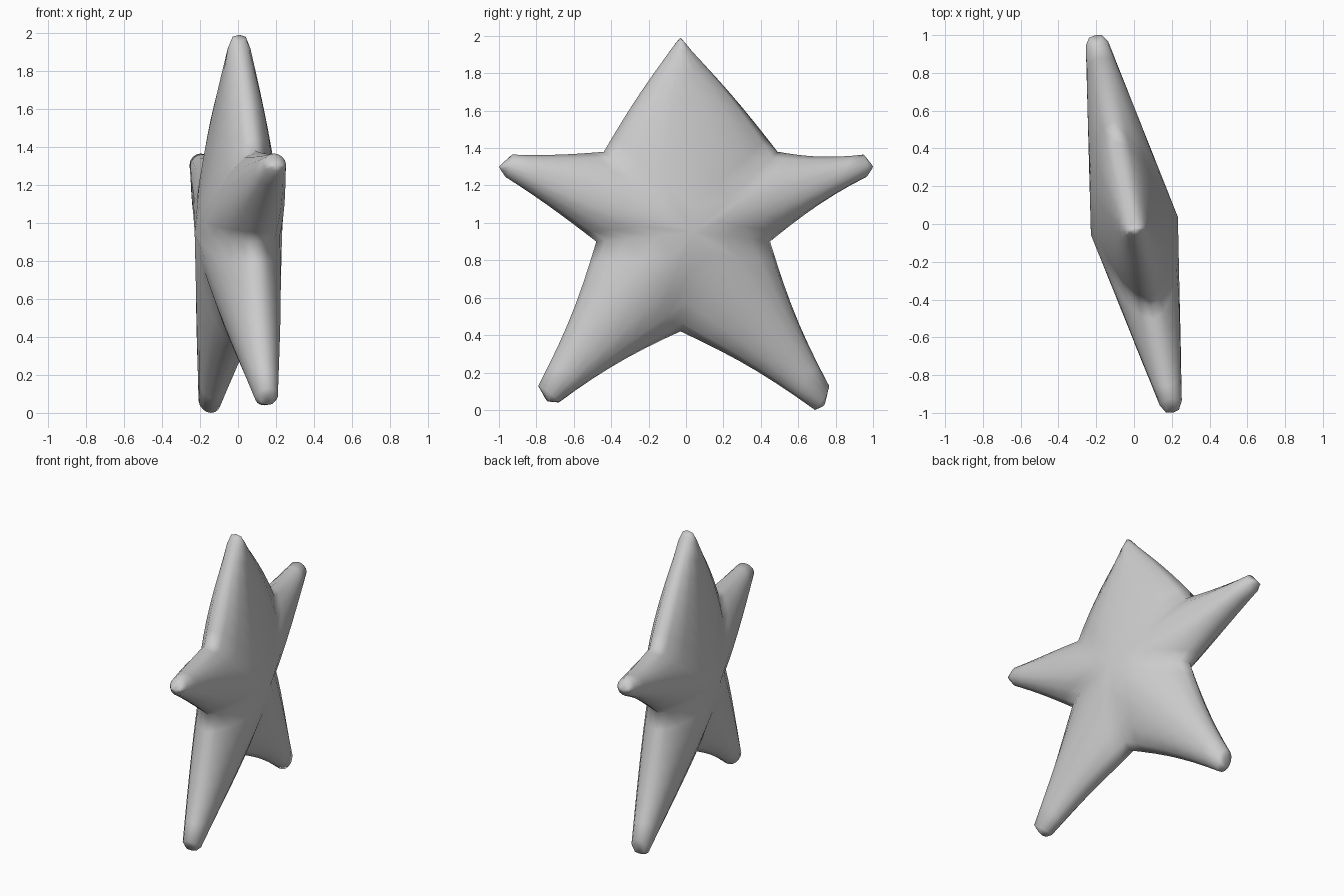
import bpy, bmesh, math
from mathutils import Vector, Matrix

if "Cube" in bpy.data.objects:
    bpy.data.objects.remove(bpy.data.objects["Cube"])

CENTRE = Vector((-0.01, 0.95))
SIDES, ROWS = 16, 7

# Notches between the arms, clockwise from upper right (y, z)
NOTCHES = [Vector(p) for p in
           [(0.49, 1.38), (0.45, 0.9), (-0.03, 0.42), (-0.48, 0.9), (-0.44, 1.38)]]

# Each arm: tip, left shoulder, right shoulder, inward sag of its edges
ARMS = [
    ((-0.03, 1.99), (-0.085, 1.92), (0.03, 1.92), -0.01),
    ((1.0, 1.30), (0.95, 1.365), (0.965, 1.245), 0.025),
    ((0.735, 0.02), (0.765, 0.13), (0.69, 0.0), 0.025),
    ((-0.74, 0.045), (-0.68, 0.04), (-0.79, 0.13), 0.025),
    ((-1.0, 1.30), (-0.965, 1.245), (-0.93, 1.365), 0.01),
]


def section(bm, left, mid, right, height, s):
    """Closed puffy cross-section running left - ridge - right - back."""
    loop = []
    for i in range(SIDES):
        a = 2 * math.pi * i / SIDES
        t, c = math.sin(a), math.cos(a)
        p = mid.lerp(right if t > 0 else left, abs(t))
        cone = math.copysign(1 - abs(t), c)
        if abs(c) < 1e-6:
            c = cone = 0
        k = 0.45 * s * s
        loop.append(bm.verts.new((height * (c * (1 - k) + cone * k), p.x * 1.02, p.y)))
    return loop


def add_arm(bm, tip, left, right, sag, notch_l, notch_r):
    tip, left, right = Vector(tip), Vector(left), Vector(right)
    mid = (left + right) / 2
    # blunt rounded end
    rings = [section(bm, tip.lerp(left, 0.5), tip.lerp(mid, 0.15),
                     tip.lerp(right, 0.5), 0.035, 0)]
    # arm widening towards the middle of the star
    for r in range(ROWS + 1):
        s = r / ROWS
        m = mid.lerp(CENTRE, s)
        l, q = left.lerp(notch_l, s), right.lerp(notch_r, s)
        pull = sag * math.sin(math.pi * s)
        l += (m - l).normalized() * pull
        q += (m - q).normalized() * pull
        rings.append(section(bm, l, m, q, 0.06 + 0.175 * s, s))
    for a, b in zip(rings, rings[1:]):
        for i in range(SIDES):
            j = (i + 1) % SIDES
            bm.faces.new((a[i], a[j], b[j], b[i]))
    end = bm.verts.new((0, tip.x * 1.02, tip.y))
    for i in range(SIDES):
        bm.faces.new((end, rings[0][(i + 1) % SIDES], rings[0][i]))


# Five arms welded along their shared seams
bm = bmesh.new()
for k, (tip, left, right, sag) in enumerate(ARMS):
    add_arm(bm, tip, left, right, sag, NOTCHES[k - 1], NOTCHES[k])
bmesh.ops.remove_doubles(bm, verts=bm.verts, dist=0.0005)
bmesh.ops.recalc_face_normals(bm, faces=bm.faces)

# Turn the star slightly about the vertical
bm.transform(Matrix.Rotation(math.radians(11.6), 4, 'Z'))
for f in bm.faces:
    f.smooth = True

mesh = bpy.data.meshes.new("star")
bm.to_mesh(mesh)
bm.free()
bpy.context.collection.objects.link(bpy.data.objects.new("star", mesh))
